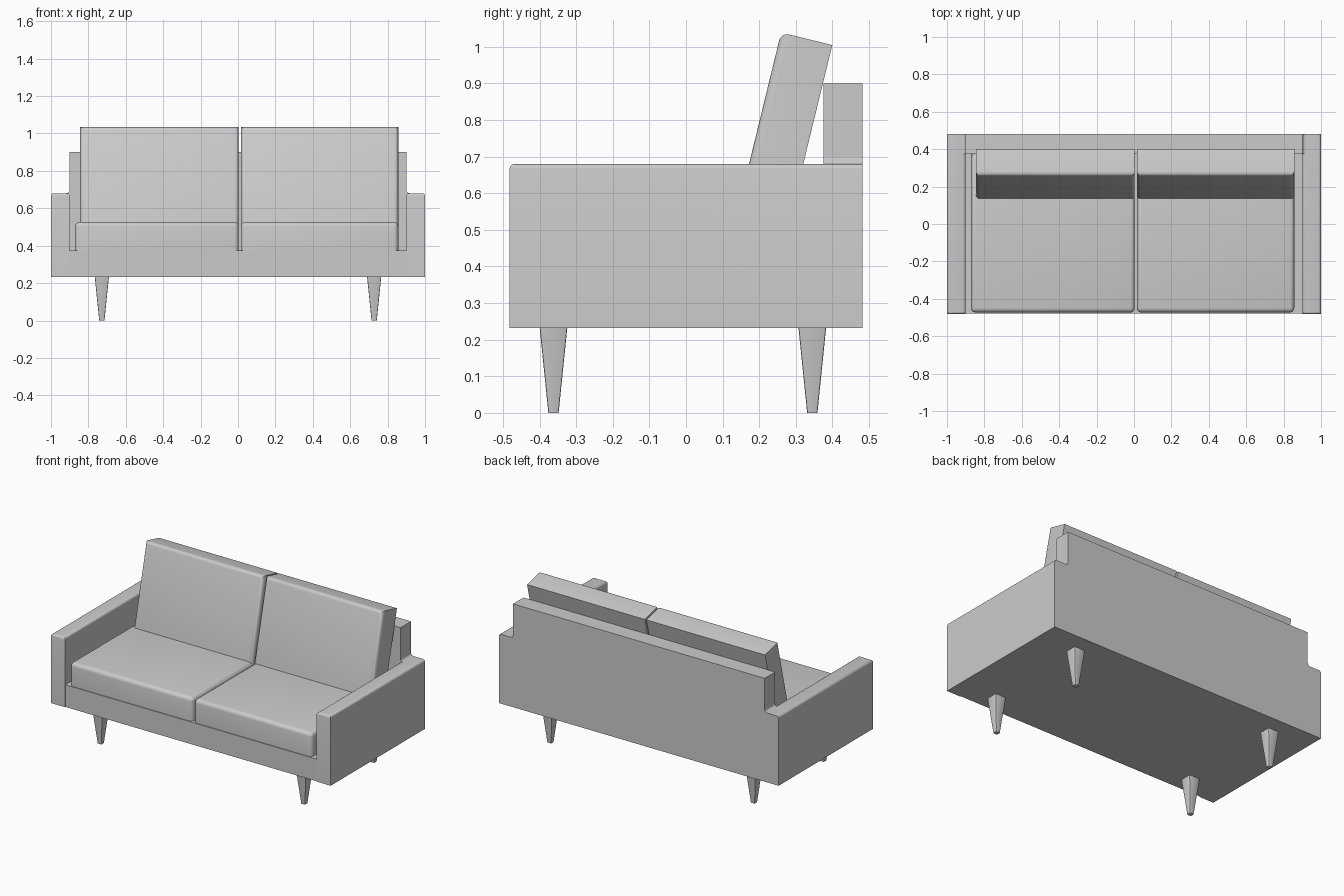
import bpy, bmesh, math
from mathutils import Matrix

if "Cube" in bpy.data.objects:
    bpy.data.objects.remove(bpy.data.objects["Cube"])


def finish(name, bm, smooth=True):
    bmesh.ops.recalc_face_normals(bm, faces=bm.faces)
    mesh = bpy.data.meshes.new(name)
    bm.to_mesh(mesh)
    bm.free()
    ob = bpy.data.objects.new(name, mesh)
    bpy.context.collection.objects.link(ob)
    if smooth:
        bpy.ops.object.select_all(action='DESELECT')
        ob.select_set(True)
        bpy.context.view_layer.objects.active = ob
        bpy.ops.object.shade_smooth_by_angle(angle=math.radians(35))
    return ob


def box(lo, hi):
    bm = bmesh.new()
    bmesh.ops.create_cube(bm, size=1)
    for v in bm.verts:
        v.co = [l + (c + 0.5) * (h - l) for l, h, c in zip(lo, hi, v.co)]
    return bm


def bevel(bm, width, test, segments=4):
    # test receives the midpoint and the direction of every edge
    edges = [e for e in bm.edges
             if test((e.verts[0].co + e.verts[1].co) / 2,
                     (e.verts[1].co - e.verts[0].co).normalized())]
    bmesh.ops.bevel(bm, geom=edges, offset=width, segments=segments,
                    profile=0.5, affect='EDGES')


# Base platform
finish("base", box((-0.9, -0.478, 0.232), (0.9, 0.40, 0.375)), False)

# Arms with rounded top edges
for side, x0, x1 in (("left", -1.0, -0.9), ("right", 0.9, 1.0)):
    bm = box((x0, -0.482, 0.232), (x1, 0.482, 0.68))
    bevel(bm, 0.014, lambda m, d: m.z > 0.679 and m.y < 0.4)
    finish(side + "_arm", bm)

# Back panel: stepped profile with a small fillet above each arm
half = [(0.995, 0.232), (0.995, 0.67), (0.98, 0.68), (0.917, 0.68),
        (0.908, 0.683), (0.902, 0.689), (0.9, 0.698), (0.9, 0.9)]
profile = half + [(-x, z) for x, z in reversed(half)]
bm = bmesh.new()
face = bm.faces.new([bm.verts.new((x, 0.375, z)) for x, z in profile])
new = bmesh.ops.extrude_face_region(bm, geom=[face])["geom"]
for v in new:
    if isinstance(v, bmesh.types.BMVert):
        v.co.y = 0.482
finish("back_panel", bm, False)

# Seat cushions, rounded at the top and the front corners
for side, x0, x1 in (("left", -0.872, 0.004), ("right", 0.015, 0.857)):
    bm = box((x0, -0.473, 0.375), (x1, 0.375, 0.526))
    bevel(bm, 0.024, lambda m, d: m.z > 0.52 or (abs(d.z) > 0.9 and m.y < 0))
    finish(side + "_seat_cushion", bm)

# Leaning back cushions, rounded around the front face
lean = Matrix.Rotation(-math.atan2(0.237, 0.971), 4, 'X')
for side, x0, x1 in (("left", -0.845, 0.004), ("right", 0.015, 0.857)):
    bm = box((x0, 0.006, 0.525), (x1, 0.150, 1.071))
    bevel(bm, 0.022, lambda m, d: m.y < 0.01)
    bm.transform(lean)
    finish(side + "_back_cushion", bm)

# Tapered square legs
for row, y in (("front", -0.362), ("back", 0.345)):
    for side, x in (("left", -0.728), ("right", 0.728)):
        bm = box((-0.038, -0.038, 0), (0.038, 0.038, 0.235))
        for v in bm.verts:
            if v.co.z < 0.1:
                v.co.x *= 0.37
                v.co.y *= 0.37
        bevel(bm, 0.004, lambda m, d: abs(d.z) > 0.8, 2)
        bm.transform(Matrix.Translation((x, y, 0)))
        finish(f"{row}_{side}_leg", bm)
